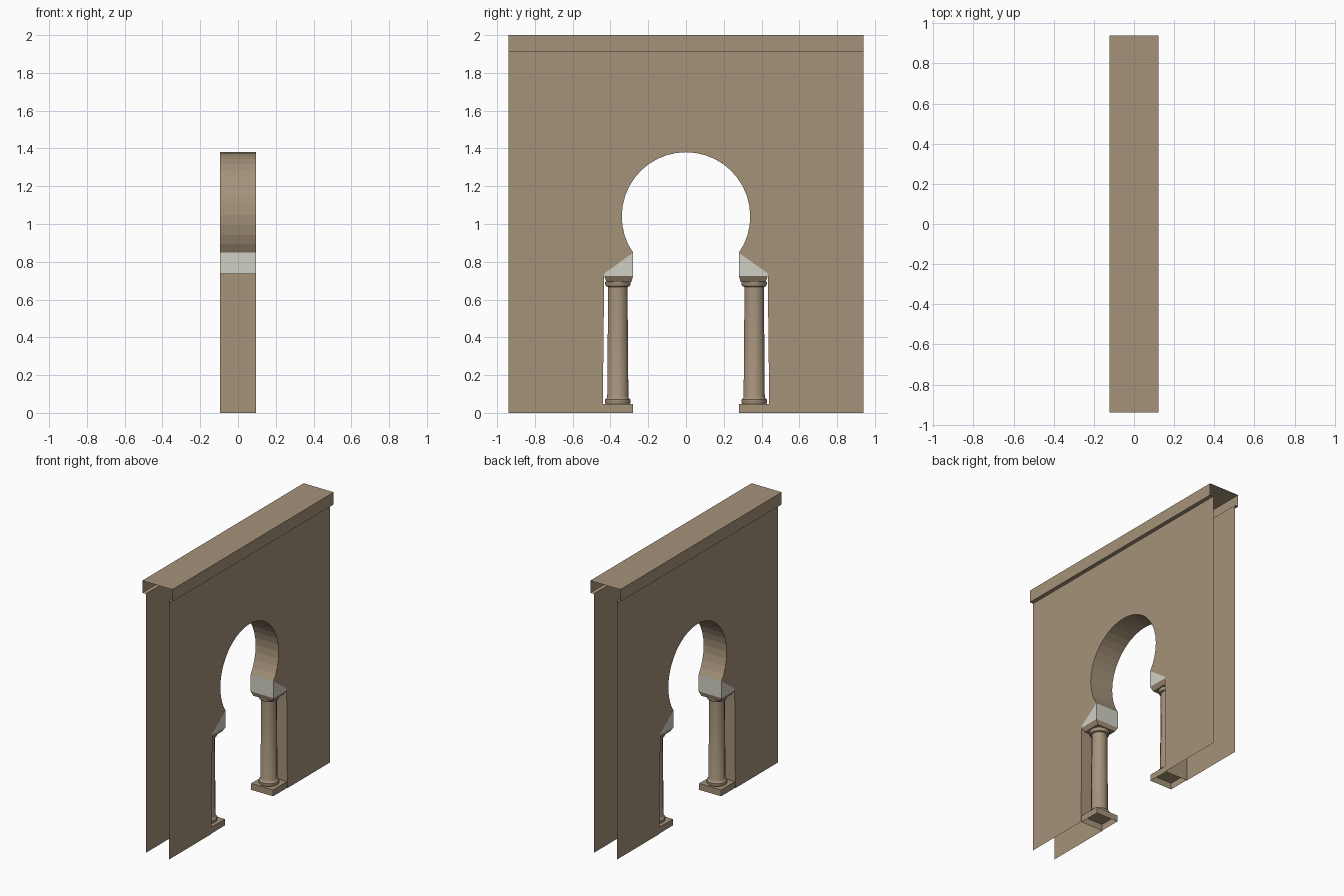
import bpy, bmesh, math

if "Cube" in bpy.data.objects:
    bpy.data.objects.remove(bpy.data.objects["Cube"])


def material(name, col):
    m = bpy.data.materials.new(name)
    m.diffuse_color = (*col, 1)
    m.use_nodes = True
    m.node_tree.nodes["Principled BSDF"].inputs["Base Color"].default_value = m.diffuse_color
    return m


STONE = material("tan_stone", (0.376, 0.290, 0.195))
PALE = material("pale_stone", (0.64, 0.63, 0.56))

T = 0.094            # half wall thickness
W = 0.94             # half wall length
R, CZ = 0.34, 1.04   # arch radius and centre height
SPRING = (0.28, 0.848)


def finish(bm, name, mat, smooth=None):
    bmesh.ops.remove_doubles(bm, verts=bm.verts, dist=1e-5)
    bmesh.ops.recalc_face_normals(bm, faces=bm.faces)
    me = bpy.data.meshes.new(name)
    bm.to_mesh(me)
    bm.free()
    me.materials.append(mat)
    ob = bpy.data.objects.new(name, me)
    bpy.context.collection.objects.link(ob)
    if smooth:
        bpy.context.view_layer.objects.active = ob
        ob.select_set(True)
        bpy.ops.object.shade_smooth_by_angle(angle=math.radians(smooth))
        ob.select_set(False)
    return ob


def face(bm, pts):
    return bm.faces.new([bm.verts.new(p) for p in pts])


def strip(bm, path, t=T):
    # sweep a y-z path across the wall thickness
    for a, b in zip(path, path[1:]):
        face(bm, [(-t, *a), (t, *a), (t, *b), (-t, *b)])


def loft(bm, rings, caps):
    for a, b in zip(rings, rings[1:]):
        n = len(a)
        for i in range(n):
            j = (i + 1) % n
            face(bm, [a[i], a[j], b[j], b[i]])
    if caps[0]:
        face(bm, rings[0][::-1])
    if caps[1]:
        face(bm, rings[-1])


def rect(cy, hx, hy, z):
    return [(-hx, cy - hy, z), (hx, cy - hy, z), (hx, cy + hy, z), (-hx, cy + hy, z)]


# wall: two pierced sheets with arch soffit and jambs, ends left open
bm = bmesh.new()
end = math.pi - math.acos((CZ - SPRING[1]) / R)
arc = [(R * math.sin(end * i / 14), CZ + R * math.cos(end * i / 14)) for i in range(14)] + [SPRING]
jamb = [(0.433, 0.738), (0.433, 0.725), (0.441, 0)]
for s in (1, -1):
    outline = arc + jamb + [(W, 0), (W, 1.91), (0, 1.91)]
    for x in (T, -T):
        face(bm, [(x, s * y, z) for y, z in outline])
    strip(bm, [(s * y, z) for y, z in arc])
    strip(bm, [(s * y, z) for y, z in jamb])
finish(bm, "wall", STONE)

# coping along the top, open at both ends, with a lip below
bm = bmesh.new()
prof = [(-T, 1.91), (-0.123, 1.91), (-0.123, 2), (0.123, 2), (0.123, 1.91), (T, 1.91)]
for a, b in zip(prof, prof[1:]):
    face(bm, [(a[0], -W, a[1]), (a[0], W, a[1]), (b[0], W, b[1]), (b[0], -W, b[1])])
finish(bm, "coping", STONE)

for s, side in ((1, "right"), (-1, "left")):
    cy = s * 0.361

    # pale impost block: wedge cheeks and inner face
    bm = bmesh.new()
    for x in (T, -T):
        face(bm, [(x, s * y, z) for y, z in [SPRING, (0.433, 0.738), (0.433, 0.725), (0.28, 0.725)]])
    strip(bm, [(s * 0.28, SPRING[1]), (s * 0.28, 0.725)])
    finish(bm, "impost_" + side, PALE)

    # flared abacus under the impost
    bm = bmesh.new()
    loft(bm, [rect(s * 0.356, 0.075, 0.067, 0.694), rect(s * 0.3565, T, 0.0765, 0.725)], (1, 1))
    finish(bm, "abacus_" + side, STONE)

    # square plinth, open below
    bm = bmesh.new()
    loft(bm, [rect(cy, 0.09, 0.08, 0), rect(cy, 0.09, 0.08, 0.047)], (0, 1))
    finish(bm, "plinth_" + side, STONE)

    # turned column: base moulding, tapering shaft, necking ring
    bm = bmesh.new()
    turned = [(0.066, 0.047), (0.070, 0.055), (0.070, 0.070), (0.060, 0.080),
              (0.058, 0.085), (0.053, 0.667), (0.064, 0.670), (0.069, 0.680), (0.069, 0.694)]
    n = 12
    rings = [[(r * math.cos(2 * math.pi * (i + 0.5) / n), cy + r * math.sin(2 * math.pi * (i + 0.5) / n), z)
              for i in range(n)] for r, z in turned]
    loft(bm, rings, (0, 0))
    finish(bm, "column_" + side, STONE, 35)
